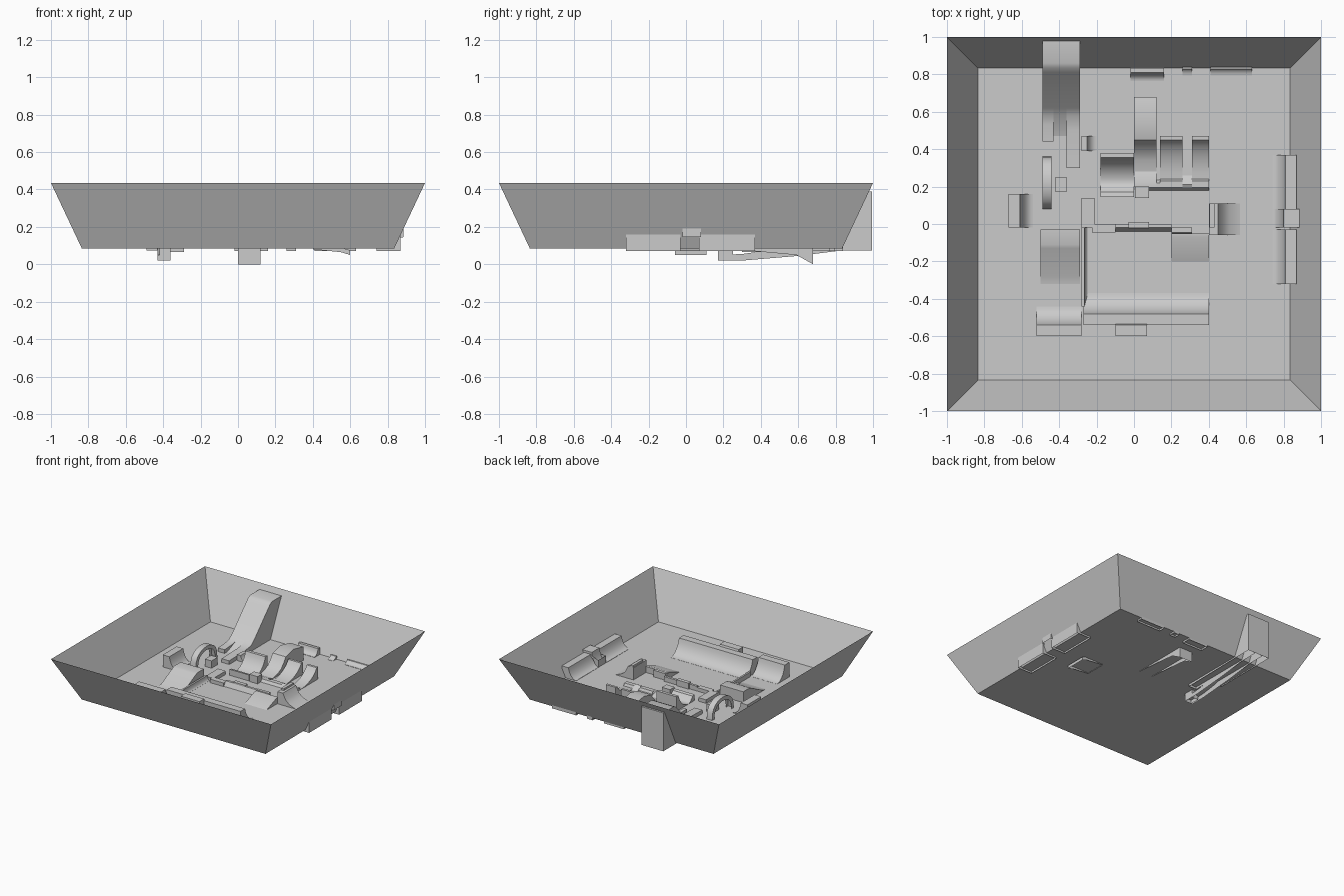
import bpy, bmesh, math

if "Cube" in bpy.data.objects:
    bpy.data.objects.remove(bpy.data.objects["Cube"])

FLOOR = 0.085
concrete = bpy.data.materials.new("light concrete grey")
concrete.diffuse_color = (0.6, 0.6, 0.6, 1)
concrete.use_nodes = True
concrete.node_tree.nodes["Principled BSDF"].inputs["Base Color"].default_value = concrete.diffuse_color


def finish(bm, name, smooth=True):
    me = bpy.data.meshes.new(name)
    bm.to_mesh(me)
    bm.free()
    me.materials.append(concrete)
    ob = bpy.data.objects.new(name, me)
    bpy.context.collection.objects.link(ob)
    if smooth:
        bpy.ops.object.select_all(action='DESELECT')
        ob.select_set(True)
        bpy.context.view_layer.objects.active = ob
        bpy.ops.object.shade_smooth_by_angle(angle=math.radians(30))
    return ob


def ramp(name, axis, lo, hi, top, under=None):
    """Extrude a (position, height above floor) profile; the underside stays open."""
    under = under or [(top[-1][0], 0.001), (top[0][0], 0.001)]
    # drop underside points that coincide with the profile ends
    pts = list(top)
    for p in under:
        if all(math.dist(p, q) > 1e-4 for q in pts):
            pts.append(p)
    bm = bmesh.new()
    rows = []
    for w in (lo, hi):
        rows.append([bm.verts.new((w, s, FLOOR + h) if axis == 'y' else (s, w, FLOOR + h))
                     for s, h in pts])
    n = len(pts)
    bm.faces.new(rows[0])
    bm.faces.new(rows[1])
    bottom = []
    for i in range(n):
        j = (i + 1) % n
        f = bm.faces.new((rows[0][i], rows[0][j], rows[1][j], rows[1][i]))
        if len(top) <= i < n - 1:
            bottom.append(f)
    bmesh.ops.recalc_face_normals(bm, faces=bm.faces)
    if bottom:
        bmesh.ops.delete(bm, geom=bottom, context='FACES_ONLY')
    return finish(bm, name)


def quarter(name, axis, lo, hi, toe, lip, back, h, base=0.001, lead=()):
    """Concave quarter pipe: curve from toe to lip, then a flat deck to back."""
    a = math.radians(72)
    top = list(lead) + [(toe + (lip - toe) * math.sin(a * k / 8) / math.sin(a),
                         0.002 + (h - 0.002) * (1 - math.cos(a * k / 8)) / (1 - math.cos(a)))
                        for k in range(9)] + [(back, h)]
    return ramp(name, axis, lo, hi, top, [(back, base), (top[0][0], base)])


def block(name, x0, x1, y0, y1, h, base=0.001):
    return ramp(name, 'y', x0, x1, [(y0, h), (y1, h)], [(y1, base), (y0, base)])


# Sunken tray: floor with four sloping walls
bm = bmesh.new()
corners = [(-1, -1), (1, -1), (1, 1), (-1, 1)]
low = [bm.verts.new((x * .835, y * .835, FLOOR)) for x, y in corners]
rim = [bm.verts.new((x, y, .435)) for x, y in corners]
bm.faces.new(low)
for i in range(4):
    j = (i + 1) % 4
    bm.faces.new((low[j], low[i], rim[i], rim[j]))
finish(bm, "park_tray", False)

# Tall roll-in on the back wall, in three strips
slope = [(.995, .305), (.86, .305), (.835, .295), (.81, .27), (.62, .075), (.58, .045)]
ramp("roll_in_left_ledge", 'y', -.49, -.43, slope + [(.53, .035), (.44, .03)],
     [(.44, -.01), (.995, -.01)])
ramp("roll_in_right_ledge", 'y', -.36, -.29, slope + [(.5, .035), (.3, .03)],
     [(.3, -.02), (.995, -.01)])
ramp("roll_in_middle", 'y', -.43, -.36, slope + [(.5, .01), (.44, -.01), (.3, -.03), (.17, -.035)],
     [(.17, -.065), (.3, -.065), (.6, -.04), (.84, -.01), (.995, -.01)])
block("roll_in_end_block", -.42, -.36, .17, .25, .06, -.065)

# Arched ledge
arc = [math.pi * k / 12 for k in range(13)]
ramp("arched_ledge", 'y', -.49, -.44,
     [(.22 - .14 * math.cos(t), .14 * math.sin(t) ** .7 if 0 < t < 3.1 else 0.0) for t in arc],
     [(.22 + .11 * math.cos(t), .11 * max(0, math.sin(t)) ** .7) for t in arc])

# Quarter pipes along the right wall
for lo, hi in ((-.32, -.03), (.07, .37)):
    quarter("right_wall_quarter", 'x', lo, hi, .74, .81, .87, .09, -.015)
quarter("right_wall_centre", 'x', -.02, .08, .74, .80, .885, .108, .06)

# Low quarters on the back wall
quarter("back_wall_quarter", 'y', -.02, .16, .765, .81, .835, .055, -.015)
for lo, hi in ((.26, .31), (.41, .63)):
    quarter("back_wall_curb", 'y', lo, hi, .79, .83, .84, .025, -.015)

# Front quarter pipes
quarter("front_left_quarter", 'y', -.52, -.28, -.44, -.54, -.60, .12)
quarter("front_long_quarter", 'y', -.27, .40, -.37, -.48, -.54, .12)
quarter("front_raised_quarter", 'y', -.10, .07, -.40, -.54, -.60, .135)

# Centre quarters with low toe steps
for lo, hi in ((.14, .26), (.31, .40)):
    quarter("centre_quarter", 'y', lo, hi, .24, .45, .47, .10,
            lead=[(.20, .022), (.23, .022)])
quarter("left_centre_quarter", 'y', -.18, 0, .22, .355, .38, .12,
        lead=[(.145, .05), (.17, .045), (.20, .01)])

# Jump with curved take-off, ridge and landing running through the floor
ramp("centre_jump", 'y', 0, .12,
     [(.20, .022), (.23, .022), (.28, .004), (.34, .015), (.39, .04), (.43, .085), (.45, .115),
      (.55, .14), (.68, .11)],
     [(.68, -.085), (.59, -.035), (.37, -.015), (.2, 0)])

# Steps and ledges in the middle of the park
ramp("step_bank", 'y', .08, .40, [(.18, .001), (.195, .022), (.22, .022), (.235, .001)])
block("step_box", 0.005, .08, .14, .20, .06)
ramp("small_gap_bank", 'y', .26, .31, [(.195, .022), (.21, .03), (.26, .001)])
block("ledge_left", -.225, -.10, -.045, .0, .03)
ramp("ledge_middle", 'y', -.10, .20, [(-.04, .001), (-.02, .04), (.0, .04)])
block("ledge_top", -.03, .08, -.022, .01, .05)
quarter("ledge_right", 'y', .20, .31, -.085, -.045, -.02, .055)
ramp("front_bank", 'y', .20, .40, [(-.20, .001), (-.07, .05), (-.05, .05)])

# Long side bank and its upper pad
quarter("side_bank", 'x', -.44, -.02, -.245, -.265, -.28, .04)
block("side_pad", -.28, -.21, -.02, .14, .03)

# Bank ramp on the left
ramp("left_bank", 'y', -.50, -.29,
     [(-.32, .001), (-.28, .008), (-.13, .083), (-.11, .09), (-.03, .09)])

# Side-facing quarters at each end of the street course
quarter("left_end_quarter", 'x', -.02, .16, -.54, -.61, -.67, .10)
ramp("right_end_bank", 'x', -.06, .11,
     [(.40, .10), (.45, .10), (.475, .05), (.51, .02), (.56, .002), (.60, -.01)],
     [(.60, -.035), (.55, -.02), (.40, -.005)])
block("right_end_ledge", .405, .43, -.02, .11, .115)
quarter("small_corner_quarter", 'x', .39, .47, -.20, -.25, -.28, .05)
